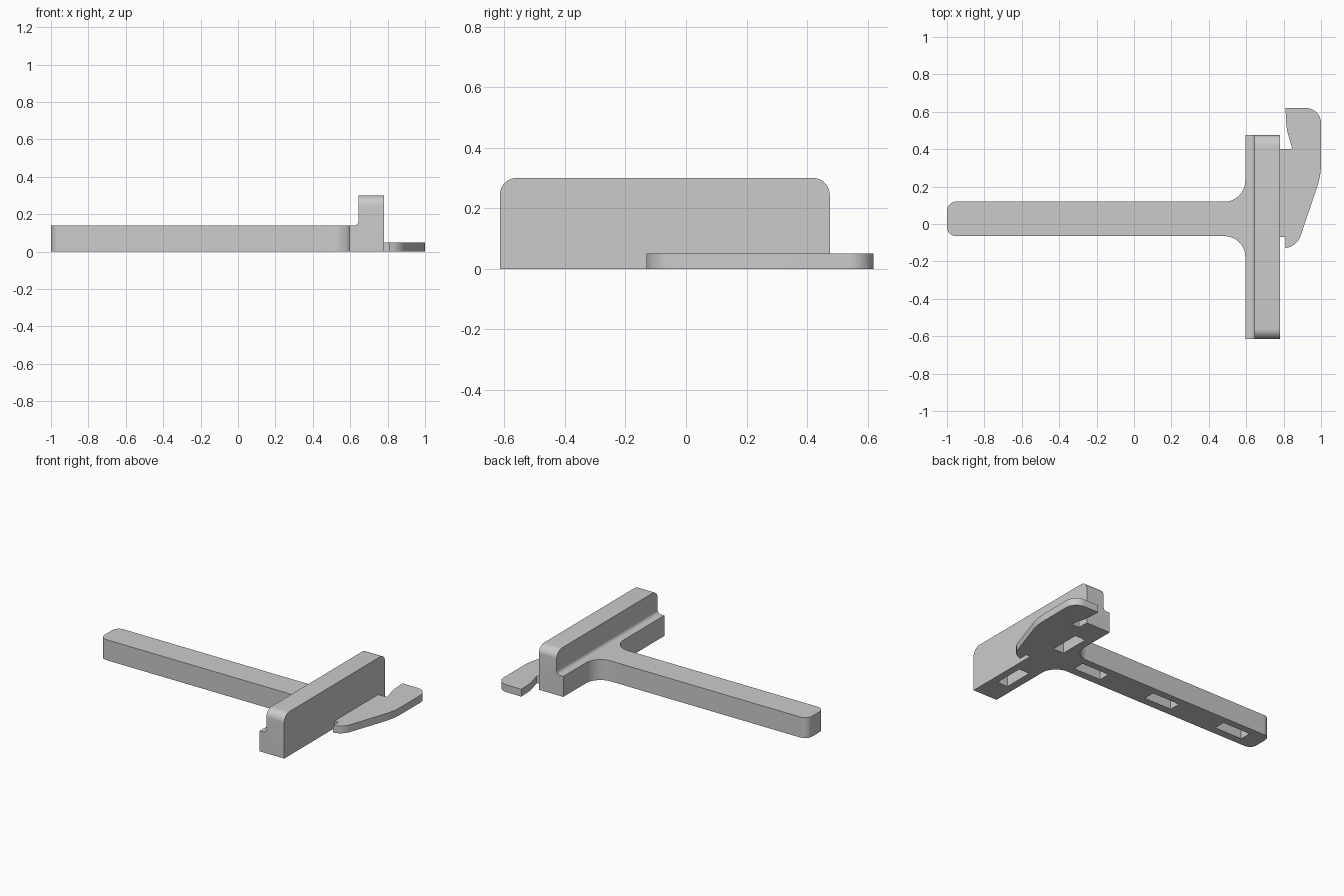
import bpy, bmesh, math
from mathutils import Vector

cube = bpy.data.objects.get("Cube")
if cube:
    bpy.data.objects.remove(cube)

GREY = (0.6, 0.6, 0.6, 1)
grey = bpy.data.materials.new("plain_grey")
grey.use_nodes = True
grey.diffuse_color = GREY
grey.node_tree.nodes["Principled BSDF"].inputs["Base Color"].default_value = GREY


def rounded(corners, steps=10):
    """Outline from (x, y, radius) corners, each rounded by its radius."""
    out = []
    for i, (x, y, r) in enumerate(corners):
        p = Vector((x, y, 0))
        if r == 0:
            out.append(p)
            continue
        before, after = corners[i - 1], corners[(i + 1) % len(corners)]
        u = (Vector((before[0], before[1], 0)) - p).normalized()
        v = (Vector((after[0], after[1], 0)) - p).normalized()
        half = math.acos(u.dot(v)) / 2
        centre = p + (u + v).normalized() * (r / math.sin(half))
        reach = r / math.tan(half)
        start, end = p + u * reach - centre, p + v * reach - centre
        for k in range(steps + 1):
            out.append(centre + start.lerp(end, k / steps).normalized() * r)
    return out


def extrude(name, outline, place, offset, bevel=None):
    """Extrude an outline placed in space by the function 'place'."""
    bm = bmesh.new()
    face = bm.faces.new([bm.verts.new(place(p.x, p.y)) for p in outline])
    rim = list(face.verts)
    moved = bmesh.ops.extrude_face_region(bm, geom=[face], use_keep_orig=True)["geom"]
    bmesh.ops.translate(bm, vec=offset, verts=[g for g in moved if isinstance(g, bmesh.types.BMVert)])
    bmesh.ops.recalc_face_normals(bm, faces=bm.faces[:])
    if bevel:
        rule, radius = bevel
        edges = [e for e in bm.edges if rule(e)]
        bmesh.ops.bevel(bm, geom=edges, offset=radius, segments=10, profile=0.5, affect='EDGES')
    mesh = bpy.data.meshes.new(name)
    bm.to_mesh(mesh)
    bm.free()
    mesh.materials.append(grey)
    obj = bpy.data.objects.new(name, mesh)
    bpy.context.collection.objects.link(obj)
    return obj


def cut_pocket(obj, x, y, sx, sy, depth=0.1):
    """Cut a rectangular pocket into the underside."""
    bpy.ops.mesh.primitive_cube_add(size=1, location=(x, y, 0))
    cutter = bpy.context.object
    cutter.scale = (sx, sy, depth * 2)
    cutter.hide_render = True
    mod = obj.modifiers.new("pocket", 'BOOLEAN')
    mod.operation, mod.solver, mod.object = 'DIFFERENCE', 'EXACT', cutter
    bpy.context.view_layer.objects.active = obj
    bpy.ops.object.modifier_apply(modifier=mod.name)
    bpy.data.objects.remove(cutter)


def flat(x, y):
    return (x, y, 0)


JOIN, ROOT, LOW, HIGH, FRONT = 0.595, 0.61, -0.065, 0.12, -0.615

# Long arm with rounded end and flared root
arm = extrude("arm", rounded([
    (-1, LOW, 0.05), (JOIN, LOW, 0.11), (JOIN, -0.18, 0), (ROOT, -0.18, 0),
    (ROOT, 0.235, 0), (JOIN, 0.235, 0), (JOIN, HIGH, 0.11), (-1, HIGH, 0.05)]),
    flat, (0, 0, 0.14))

# Upright wall with a filleted ledge and rounded top ends
wall = extrude("wall", rounded([
    (JOIN, 0, 0), (0.78, 0, 0), (0.78, 0.3, 0), (0.645, 0.3, 0), (0.645, 0.14, 0.025), (JOIN, 0.14, 0)]),
    lambda x, z: (x, FRONT, z), (0, 1.09, 0),
    (lambda e: all(v.co.z > 0.29 for v in e.verts)
     and abs(e.verts[0].co.y - e.verts[1].co.y) < 0.01, 0.055))

# Thin curved hook plate
hook = extrude("hook_plate", rounded([
    (0.78, -0.07, 0), (0.81, -0.07, 0), (0.81, -0.13, 0), (0.875, -0.11, 0.1), (1, 0.26, 0.4),
    (1, 0.62, 0.08), (0.81, 0.62, 0), (0.815, 0.51, 0.3), (0.845, 0.405, 0), (0.835, 0.4, 0), (0.78, 0.4, 0)]),
    flat, (0, 0, 0.05))

# Pockets in the underside
for x in (-0.77, -0.2, 0.37):
    cut_pocket(arm, x, 0.03, 0.21, 0.08)
for side in (-1, 1):
    cut_pocket(wall, 0.69, -0.07 + side * 0.27, 0.08, 0.21)

# Smooth rounded areas, keep hard edges
bpy.ops.object.select_all(action='DESELECT')
for obj in (arm, wall, hook):
    obj.select_set(True)
bpy.context.view_layer.objects.active = arm
bpy.ops.object.shade_smooth_by_angle(angle=math.radians(30))
